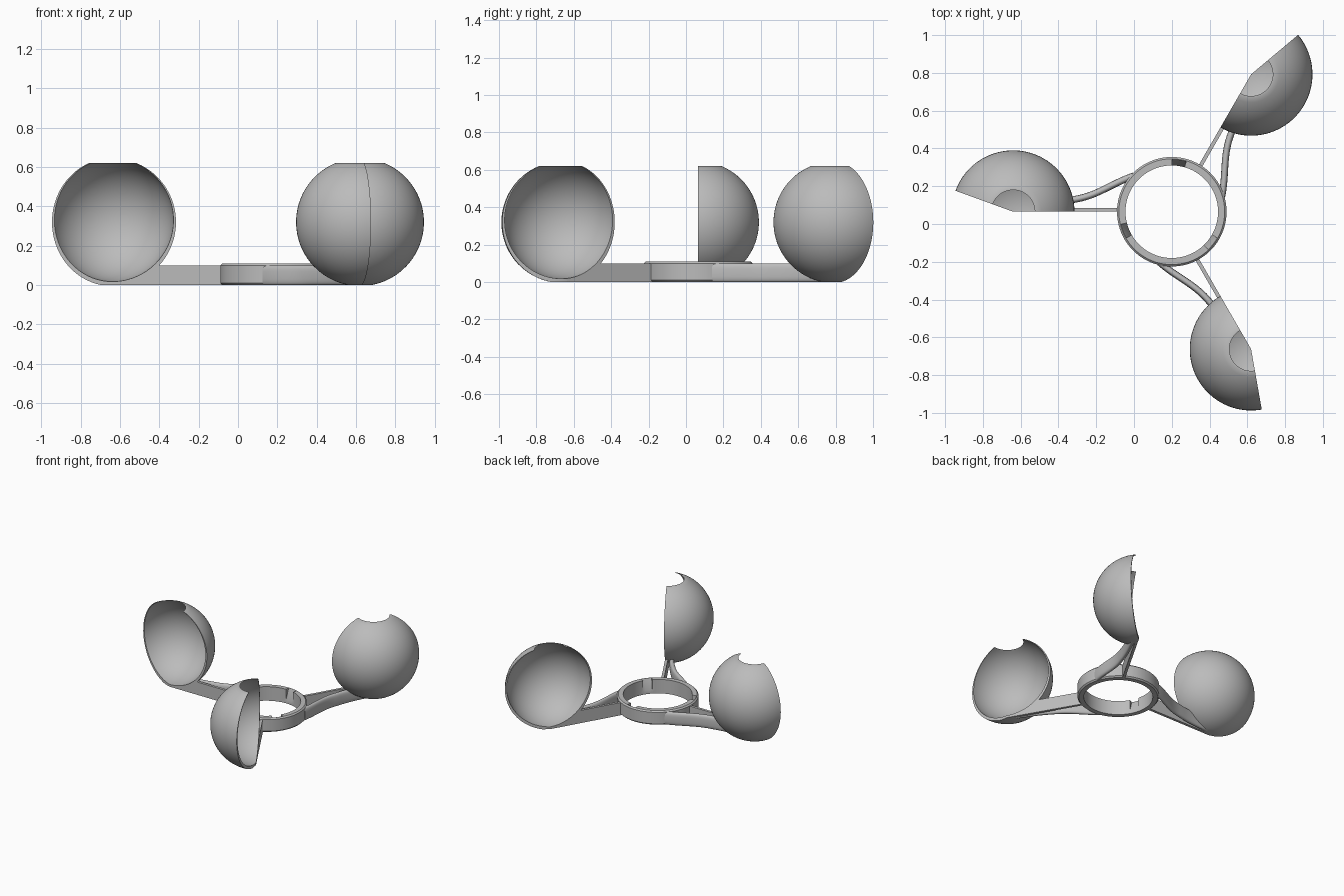
import bpy, bmesh
from math import sin, cos, pi, radians, copysign, asin, sqrt
from mathutils import Vector
from mathutils.geometry import interpolate_bezier

if "Cube" in bpy.data.objects:
    bpy.data.objects.remove(bpy.data.objects["Cube"])

HUB = Vector((0.2, 0.065, 0))
CUP_X = -0.84          # cup axis, measured from the hub

grey = bpy.data.materials.new("light_grey")
grey.use_nodes = True
grey.diffuse_color = (0.5, 0.5, 0.5, 1)
grey.node_tree.nodes["Principled BSDF"].inputs["Base Color"].default_value = (0.5, 0.5, 0.5, 1)


def finish(name, bm):
    bmesh.ops.remove_doubles(bm, verts=bm.verts, dist=1e-5)
    bmesh.ops.recalc_face_normals(bm, faces=bm.faces)
    mesh = bpy.data.meshes.new(name)
    bm.to_mesh(mesh)
    bm.free()
    mesh.materials.append(grey)
    obj = bpy.data.objects.new(name, mesh)
    obj.location = HUB
    bpy.context.collection.objects.link(obj)
    return obj


def loft(name, sections, loop=False):
    """Skin closed sections, joining the last to the first or capping both ends."""
    bm = bmesh.new()
    rows = [[bm.verts.new(p) for p in s] for s in sections]
    n = len(rows[0])
    pairs = list(zip(rows, rows[1:]))
    if loop:
        pairs.append((rows[-1], rows[0]))
    for a, b in pairs:
        for i in range(n):
            j = (i + 1) % n
            bm.faces.new((a[i], a[j], b[j], b[i]))
    if not loop:
        bm.faces.new(rows[0])
        bm.faces.new(rows[-1])
    return finish(name, bm)


def turn(profile, angle, cx=0):
    return [(cx + r * cos(angle), r * sin(angle), z) for r, z in profile]


def select_only(obj):
    bpy.ops.object.select_all(action='DESELECT')
    obj.select_set(True)
    bpy.context.view_layer.objects.active = obj


# Hub ring with three slanted notches in its inner upper edge
def ring_profile(top_inner):
    return [(0.245, 0), (0.28, 0), (0.29, 0.01), (0.29, 0.1),
            (0.28, 0.11), (top_inner, 0.11), (0.245, 0.03)]


sections = []
for step in range(90):
    deg = step * 4 + 90
    phase = deg % 120
    notched = 74 <= phase < 90
    if phase == 90:
        sections.append(turn(ring_profile(0.278), radians(deg)))
    if phase == 74:
        sections.append(turn(ring_profile(0.245), radians(deg)))
    sections.append(turn(ring_profile(0.278 if notched else 0.245), radians(deg)))
ring = loft("hub_ring", sections, loop=True)


# Cup: a thin spherical shell turned part of the way round, open at the top
def arc(radius, centre, low, high, count=32):
    a, b = (asin(max(-1, min(1, (z - centre) / radius))) for z in (low, high))
    angles = [a + (b - a) * i / count for i in range(count + 1)]
    return [(radius * cos(t), centre + radius * sin(t)) for t in angles]


outer = arc(0.325, 0.32, 0, 0.62)
inner = arc(0.312, 0.33, 0.018, 0.62)
profile = [(0, 0)] + outer + inner[::-1]
cup = loft("cup", [turn(profile, radians(4 * i), CUP_X) for i in range(41)])

# Straight arm along the open face of the cup
bar = loft("straight_arm", [[(x, y, z) for y, z in ((0, 0), (0.02, 0), (0.02, 0.1), (0, 0.1))]
                            for x in (-0.84, -0.265)])

# Curved brace with a rounded section
path = interpolate_bezier((-0.82, 0.035), (-0.7, 0.035), (-0.6, 0.045), (-0.517, 0.065), 10)
path += interpolate_bezier((-0.517, 0.065), (-0.39, 0.085), (-0.32, 0.15), (-0.2, 0.19), 18)[1:]
path = [p.to_2d() for p in path]


def rounded(v):
    return copysign(abs(v) ** 0.7, v)


sections = []
for i, p in enumerate(path):
    along = (path[min(i + 1, len(path) - 1)] - path[max(i - 1, 0)]).normalized()
    side = Vector((-along.y, along.x))
    section = []
    for k in range(24):
        t = 2 * pi * k / 24
        q = p + side * 0.018 * rounded(cos(t))
        section.append((q.x, q.y, 0.05 + 0.05 * rounded(sin(t))))
    sections.append(section)
brace = loft("curved_brace", sections)

# Trim the arms so they stop inside the cup wall
bm = bmesh.new()
bmesh.ops.create_uvsphere(bm, u_segments=64, v_segments=48, radius=0.316)
bmesh.ops.translate(bm, verts=bm.verts, vec=(CUP_X, 0, 0.33))
cutter = finish("cup_cutter", bm)
cutter.hide_render = True
for obj in (bar, brace):
    select_only(obj)
    mod = obj.modifiers.new("trim", 'BOOLEAN')
    mod.operation = 'DIFFERENCE'
    mod.solver = 'EXACT'
    mod.object = cutter
    bpy.ops.object.modifier_apply(modifier=mod.name)
bpy.data.objects.remove(cutter)

for obj in (ring, cup, bar, brace):
    select_only(obj)
    bpy.ops.object.shade_smooth_by_angle(angle=radians(35))

# Repeat the arm and cup around the hub
for obj in (cup, bar, brace):
    for number in (1, 2):
        copy = obj.copy()
        copy.name = f"{obj.name}_{number + 1}"
        copy.rotation_euler.z = radians(120 * number)
        bpy.context.collection.objects.link(copy)
